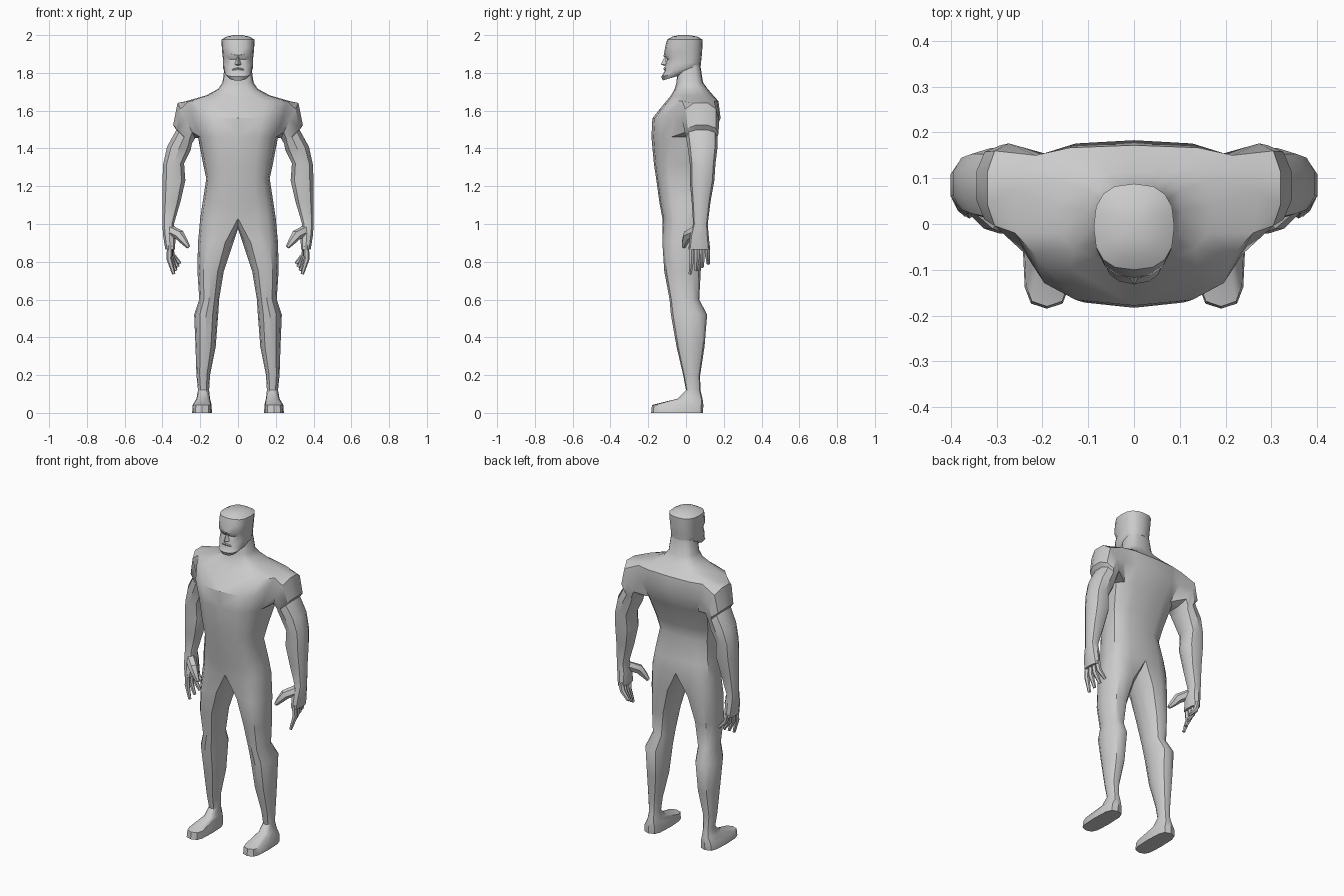
import bpy, bmesh
from math import sin, cos, radians
from mathutils import Vector

if "Cube" in bpy.data.objects:
    bpy.data.objects.remove(bpy.data.objects["Cube"])


def shaped(v, p):
    return (abs(v) ** p) * (1 if v >= 0 else -1)


def ring(bm, angles, xi, xo, yf, ym, yb, z, tx=0, ty=0, p=0.7):
    """Squarish ring; angle 0 points outward (+x), 90 to the back. tx/ty tilt it."""
    cx, rx = (xi + xo) / 2, (xo - xi) / 2
    out = []
    for a in angles:
        c, s = shaped(cos(radians(a)), p), shaped(sin(radians(a)), p)
        y = ym + s * ((yb - ym) if s > 0 else (ym - yf))
        out.append(bm.verts.new((cx + rx * c, y, z + tx * c + ty * s)))
    return out


def bridge(bm, a, b, closed=True, skip=()):
    n = len(a)
    for j in range(n if closed else n - 1):
        if j not in skip:
            k = (j + 1) % n
            bm.faces.new((a[j], a[k], b[k], b[j]))


def tube(bm, path, n=6, flat=1.0):
    """Tapered tube through (point, radius) pairs."""
    pts = [Vector(q) for q, _ in path]
    prev = None
    for i, (_, r) in enumerate(path):
        d = pts[min(i + 1, len(pts) - 1)] - pts[max(i - 1, 0)]
        side = d.cross(Vector((0, 1, 0))).normalized()
        up = side.cross(d).normalized()
        cur = [bm.verts.new(pts[i] + side * r * flat * cos(radians(360 * k / n))
                            + up * r * sin(radians(360 * k / n))) for k in range(n)]
        if prev:
            bridge(bm, prev, cur)
        else:
            bm.faces.new(cur)
        prev = cur
    bm.faces.new(prev)


def finish(bm, name, angle=35):
    """Mirror the half, weld the centre line and shade."""
    bmesh.ops.delete(bm, geom=[v for v in bm.verts if not v.link_faces], context='VERTS')
    dup = bmesh.ops.duplicate(bm, geom=bm.verts[:] + bm.edges[:] + bm.faces[:])['geom']
    for v in dup:
        if isinstance(v, bmesh.types.BMVert):
            v.co.x *= -1
    bmesh.ops.remove_doubles(bm, verts=bm.verts[:], dist=1e-4)
    bmesh.ops.recalc_face_normals(bm, faces=bm.faces[:])
    me = bpy.data.meshes.new(name)
    bm.to_mesh(me)
    bm.free()
    ob = bpy.data.objects.new(name, me)
    bpy.context.collection.objects.link(ob)
    bpy.ops.object.select_all(action='DESELECT')
    ob.select_set(True)
    bpy.context.view_layer.objects.active = ob
    bpy.ops.object.shade_smooth_by_angle(angle=radians(angle))


HALF = [-90 + 22.5 * j for j in range(9)]

# Body: torso rings (z, half width, front, widest, back)
bm = bmesh.new()
torso = [(1.03, .200, -.125, .00, .100), (1.11, .188, -.140, -.01, .095),
         (1.24, .168, -.158, -.02, .065), (1.32, .185, -.170, -.01, .085),
         (1.46, .212, -.183, .03, .140), (1.56, .250, -.178, .05, .183),
         (1.65, .275, -.105, .07, .172), (1.68, .170, -.080, .04, .145),
         (1.715, .105, -.060, .03, .115), (1.75, .082, -.050, .02, .090),
         (1.84, .070, -.045, .02, .076)]
T = [ring(bm, HALF, -w, w, f, m, b, z) for z, w, f, m, b in torso]
for i in range(len(T) - 1):
    bridge(bm, T[i], T[i + 1], False, (3, 4, 5) if i in (4, 5) else ())
bm.faces.new(T[-1])

# Legs and feet: (z, inner x, outer x, front, back, squareness)
crotch = [bm.verts.new(c) for c in ((0, .06, .99), (0, 0, .975), (0, -.08, .985))]
legs = [(.90, .025, .212, -.125, .095, .9), (.75, .075, .215, -.115, .078, .9),
        (.60, .100, .205, -.087, .070, .9), (.52, .105, .232, -.080, .112, .9),
        (.35, .118, .225, -.050, .098, .9), (.20, .148, .220, -.015, .075, .9),
        (.12, .153, .212, 0, .076, .9), (.075, .148, .220, -.045, .088, .8),
        (.042, .140, .240, -.180, .092, .6), (0, .138, .243, -.185, .090, .6)]
prev = T[0] + crotch
for z, xi, xo, f, b, p in legs:
    cur = ring(bm, [-120 + 30 * j for j in range(12)], xi, xo, f, (f + b) / 2, b, z, p=p)
    bridge(bm, prev, cur)
    prev = cur
bm.faces.new(prev)

# Arms grow out of the gap in the torso: (inner x, inner z, outer x, outer z, front, back)
arms = [(.225, 1.45, .322, 1.645, -.020, .176), (.238, 1.43, .346, 1.525, -.005, .172),
        (.243, 1.42, .328, 1.500, .000, .166), (.248, 1.39, .378, 1.410, .010, .166),
        (.283, 1.32, .398, 1.320, .020, .156), (.276, 1.23, .403, 1.230, .020, .150),
        (.302, 1.12, .403, 1.120, .030, .130), (.338, 1.00, .402, 1.000, .038, .115),
        (.328, .940, .398, .940, .022, .120), (.333, .865, .386, .865, .012, .128)]
prev = T[6][3:7] + [T[5][6]] + T[4][6:2:-1] + [T[5][3]]
for xi, zi, xo, zo, f, b in arms:
    cur = ring(bm, [-54 + 36 * j for j in range(10)], xi, xo, f, (f + b) / 2, b,
               (zi + zo) / 2, tx=(zo - zi) / 2, p=.85)
    bridge(bm, prev, cur)
    prev = cur
bm.faces.new(prev)
finish(bm, "body")

# Fingers (front one longest, back one most curled) and thumbs
bm = bmesh.new()
for i in range(4):
    t, y = i / 3, .030 + .028 * i
    tube(bm, [((.360, y, .885), .016), ((.364 - .016 * t, y, .815 + .02 * t), .015),
              ((.340 - .034 * t, y - .008 + .012 * t, .735 + .055 * t), .009)])
tube(bm, [((.355, .055, .965), .028), ((.308, .010, .940), .028),
          ((.283, -.005, .905), .019), ((.262, -.012, .877), .010)])
finish(bm, "fingers_and_thumbs")

# Head: (z, back lift, half width, front, back)
bm = bmesh.new()
head = [(1.780, .02, .050, -.122, .010), (1.800, .02, .070, -.131, .050),
        (1.822, .015, .078, -.114, .078), (1.850, .01, .080, -.112, .080),
        (1.878, .008, .080, -.101, .083), (1.900, .005, .083, -.117, .085),
        (1.940, 0, .086, -.110, .087), (1.976, 0, .088, -.100, .088),
        (1.992, 0, .060, -.072, .060), (2.000, 0, .022, -.035, .015)]
H = [ring(bm, HALF, -w, w, f, (f + b) / 2, b, z, ty=l, p=.78) for z, l, w, f, b in head]
for a, b in zip(H, H[1:]):
    bridge(bm, a, b, False)
bm.faces.new(H[0])
bm.faces.new(H[-1])
finish(bm, "head")

# Nose
bm = bmesh.new()
top, tip, base, wing = [bm.verts.new(c) for c in
                        ((0, -.108, 1.893), (0, -.134, 1.845), (0, -.108, 1.836), (.019, -.104, 1.842))]
bm.faces.new((top, tip, wing))
bm.faces.new((tip, base, wing))
finish(bm, "nose")

# Brow ridges and downturned lip
bm = bmesh.new()
tube(bm, [((.004, -.112, 1.890), .008), ((.035, -.103, 1.896), .009), ((.064, -.080, 1.903), .005)], 5)
tube(bm, [((0, -.115, 1.822), .006), ((.022, -.110, 1.819), .005), ((.038, -.101, 1.812), .002)], 5)
finish(bm, "brows_and_lip")
